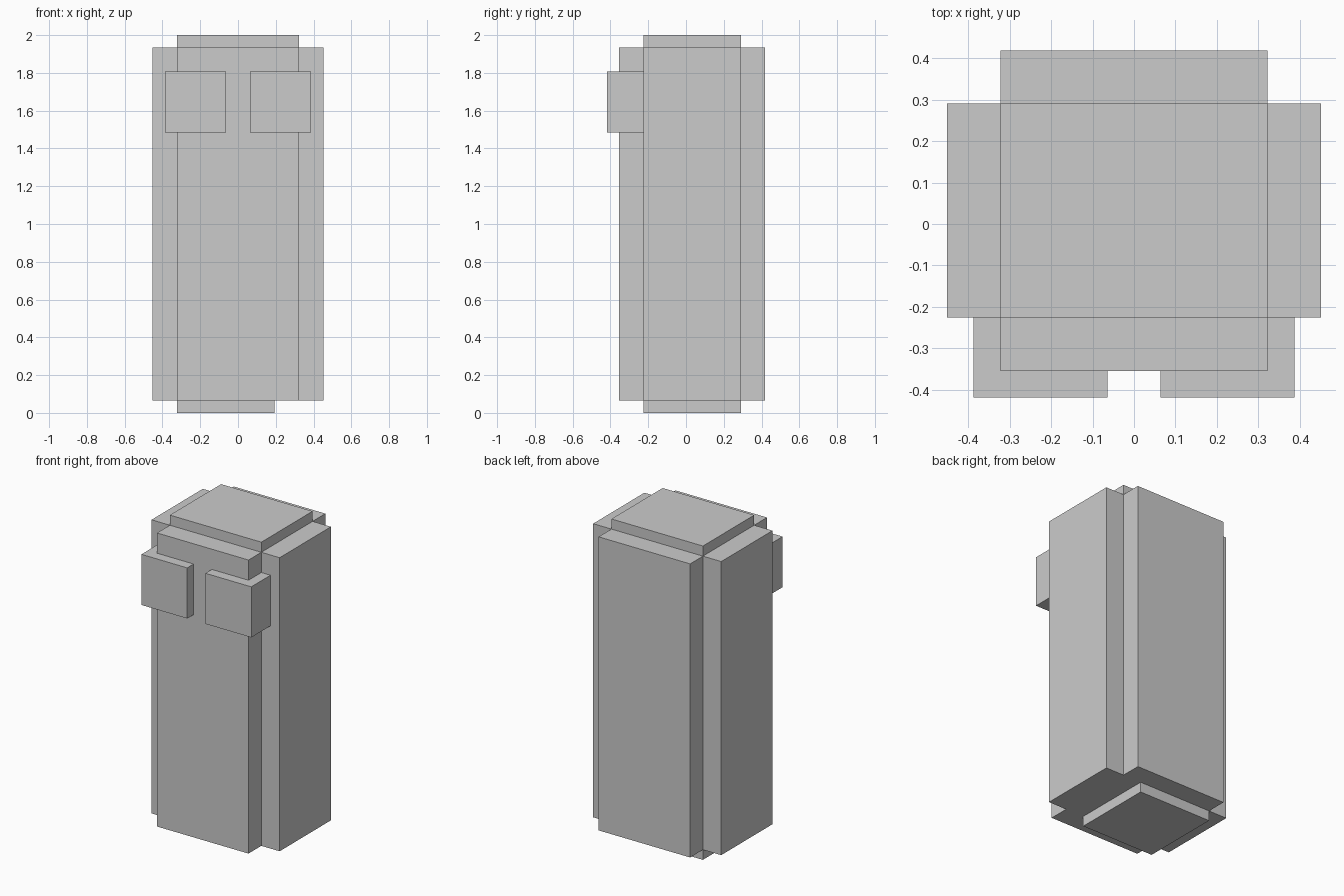
import bpy
import bmesh

if "Cube" in bpy.data.objects:
    bpy.data.objects.remove(bpy.data.objects["Cube"])

U = 2 / 31  # one block unit; the model is 31 blocks tall


def prism(name, outline, z0, z1):
    """Extrude a counter-clockwise outline (block units) from z0 to z1."""
    bm = bmesh.new()
    base = bm.faces.new([bm.verts.new((x * U, y * U, z0 * U)) for x, y in outline])
    top = bmesh.ops.extrude_face_region(bm, geom=[base], use_keep_orig=True)["geom"]
    moved = [v for v in top if isinstance(v, bmesh.types.BMVert)]
    bmesh.ops.translate(bm, verts=moved, vec=(0, 0, (z1 - z0) * U))
    bmesh.ops.recalc_face_normals(bm, faces=bm.faces)
    mesh = bpy.data.meshes.new(name)
    bm.to_mesh(mesh)
    bm.free()
    obj = bpy.data.objects.new(name, mesh)
    bpy.context.collection.objects.link(obj)
    return obj


def rect(x0, x1, y0, y1):
    return [(x0, y0), (x1, y0), (x1, y1), (x0, y1)]


# Body: plus-shaped column with notched corners
F, B = -3.5, 4.5
body_outline = [(-5, -5.5), (5, -5.5), (5, F), (7, F), (7, B), (5, B),
                (5, 6.5), (-5, 6.5), (-5, B), (-7, B), (-7, F), (-5, F)]
prism("body", body_outline, 1, 30)

# Raised top cap and offset foot
prism("top_cap", rect(-5, 5, F, B), 30, 31)
prism("foot", rect(-5, 3, F, B), 0, 1)

# Eye blocks wrapping the front corners, mirrored across x
eyes = prism("eyes", rect(1, 6, -6.5, F), 23, 28)
eyes.modifiers.new("mirror", "MIRROR").use_axis[0] = True
